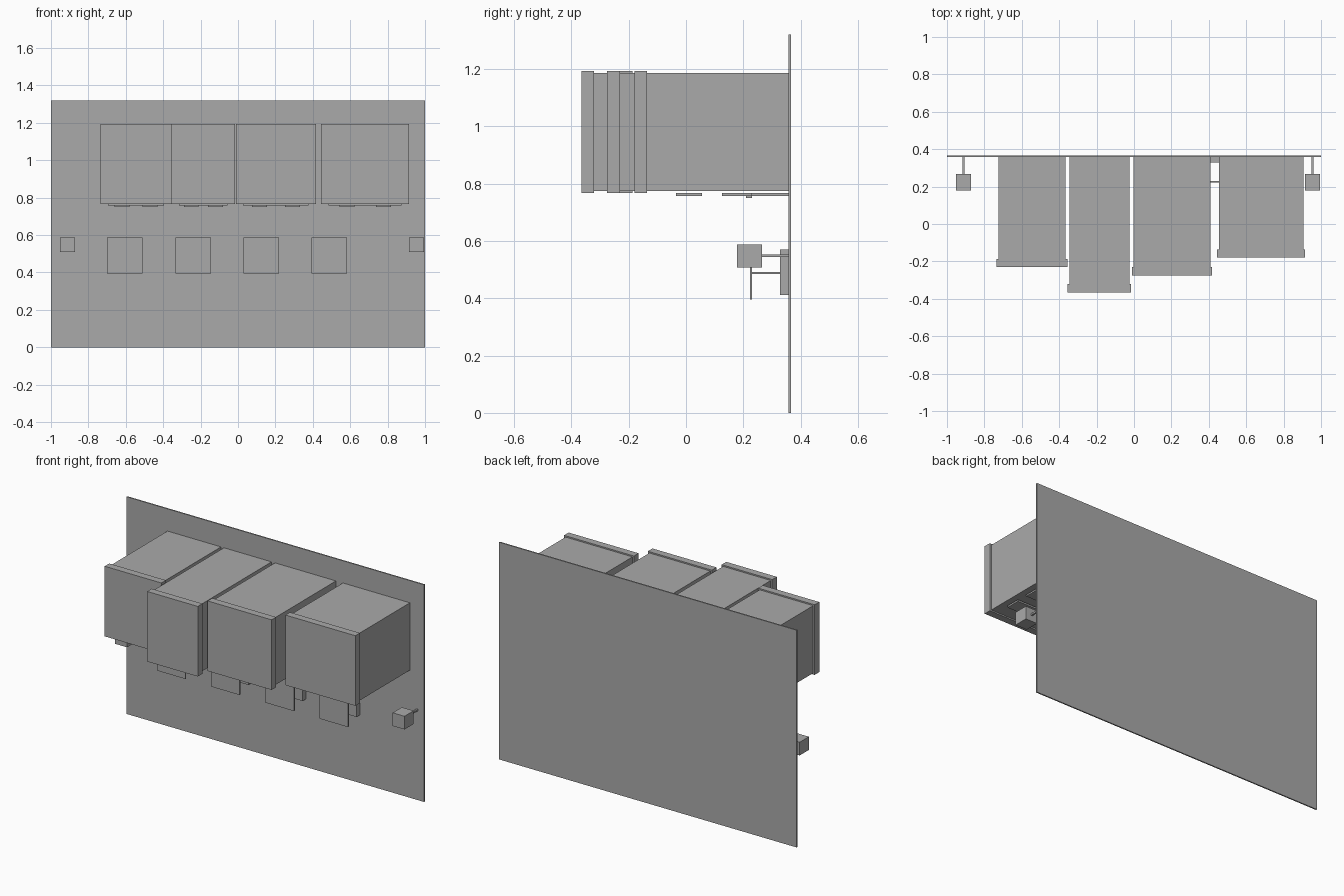
import bpy

cube = bpy.data.objects.get("Cube")
if cube:
    bpy.data.objects.remove(cube, do_unlink=True)

grey = bpy.data.materials.new("plain_grey")
grey.use_nodes = True
grey.diffuse_color = (0.4, 0.4, 0.4, 1)
grey.node_tree.nodes["Principled BSDF"].inputs["Base Color"].default_value = (0.4, 0.4, 0.4, 1)

WALL_FRONT = 0.358


def box(name, x, y, z):
    """Box spanning the (low, high) pairs on each axis."""
    spans = (x, y, z)
    bpy.ops.mesh.primitive_cube_add(size=1, location=[(a + b) / 2 for a, b in spans])
    ob = bpy.context.object
    ob.name = name
    ob.scale = [b - a for a, b in spans]
    bpy.ops.object.transform_apply(location=False, rotation=False, scale=True)
    ob.data.materials.append(grey)
    return ob


def around(centre, half):
    return (centre - half, centre + half)


# Back wall
box("wall", (-1, 1), (WALL_FRONT, 0.366), (0, 1.32))

# Wall cabinets: body, slightly larger front panel, slim plates underneath
cabinets = [(-0.735, -0.355, -0.23), (-0.355, -0.015, -0.365),
            (-0.012, 0.418, -0.275), (0.445, 0.915, -0.18)]
for i, (left, right, front) in enumerate(cabinets, 1):
    rim = 0.01
    box(f"cabinet_body_{i}", (left + rim, right - rim), (front + 0.044, WALL_FRONT), (0.775, 1.185))
    box(f"cabinet_front_{i}", (left, right), (front, front + 0.044), (0.767, 1.193))
    middle, half = (left + right) / 2, (right - left) / 2 - 0.04
    box(f"front_plate_{i}", around(middle, half), (-0.035, 0.055), (0.757, 0.767))
    box(f"middle_plate_{i}", around(middle, half), (0.125, 0.23), (0.757, 0.767))
    box(f"rear_plate_{i}", around(middle, half * 0.6), (0.23, WALL_FRONT), (0.757, 0.767))
    for side in (-1, 1):
        box(f"plate_catch_{i}", around(middle + side * half * 0.5, 0.04), (0.21, 0.23), (0.75, 0.758))

# Square panels held off the wall by a block and an arm
for i, x in enumerate((-0.605, -0.24, 0.125, 0.488), 1):
    box(f"panel_{i}", around(x, 0.095), (0.223, 0.231), (0.395, 0.588))
    box(f"panel_arm_{i}", around(x, 0.004), (0.231, 0.328), (0.484, 0.492))
    box(f"panel_mount_{i}", around(x, 0.08), (0.328, WALL_FRONT), (0.412, 0.57))

# Small side cubes on thin arms
for name, x in (("right", -0.911), ("left", 0.955)):
    box(f"{name}_side_cube", around(x, 0.04), (0.178, 0.266), (0.508, 0.588))
    box(f"{name}_side_arm", around(x, 0.005), (0.266, WALL_FRONT), (0.543, 0.553))
